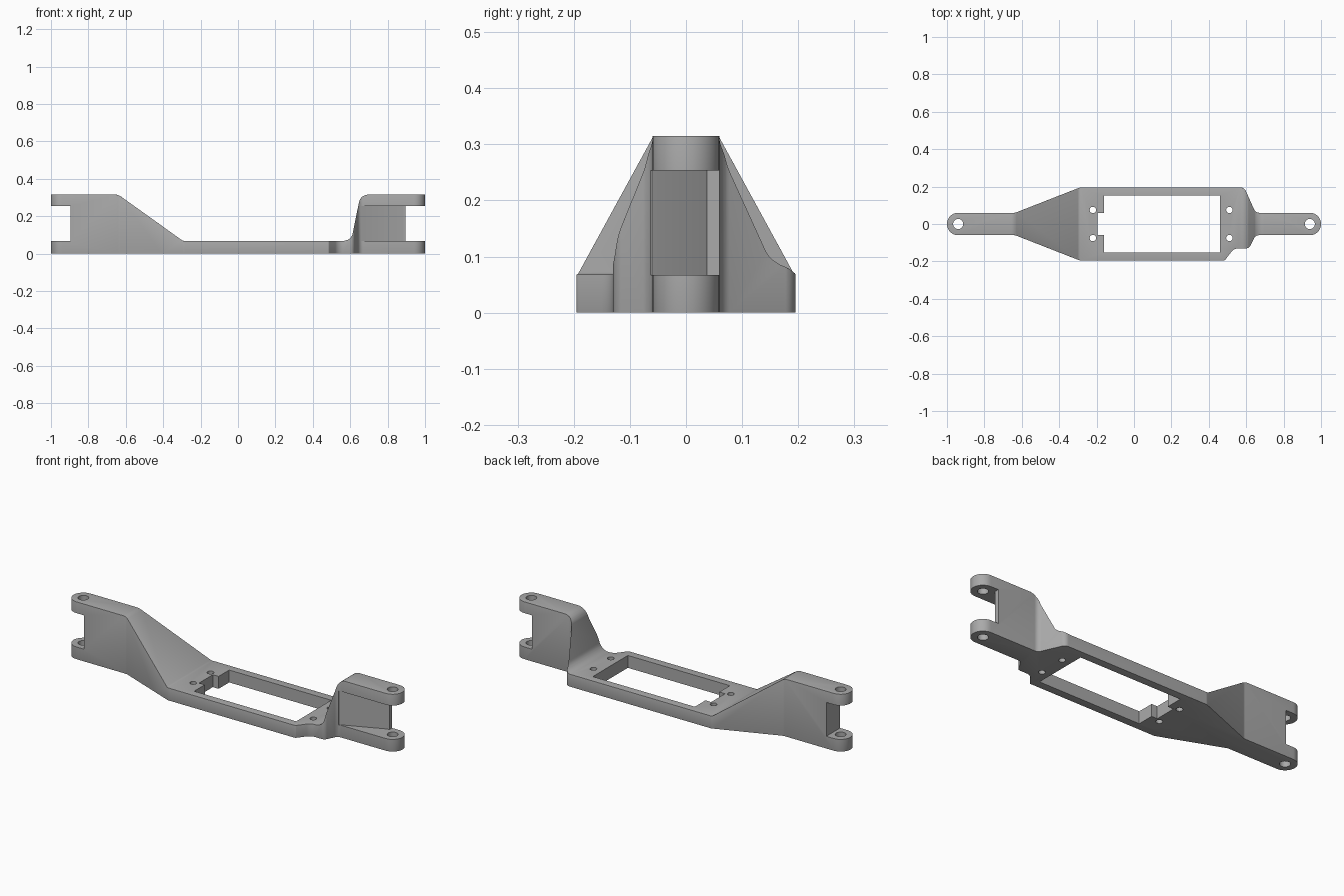
import bpy, bmesh, math
from mathutils import Vector

cube = bpy.data.objects.get("Cube")
if cube:
    bpy.data.objects.remove(cube, do_unlink=True)

grey = bpy.data.materials.new("matte_grey")
grey.use_nodes = True
GREY = (0.40, 0.40, 0.40, 1)
grey.diffuse_color = GREY
grey.node_tree.nodes["Principled BSDF"].inputs["Base Color"].default_value = GREY


def rounded(corners, steps=8):
    """Replace each (a, b, radius) corner with a tangent arc."""
    out = []
    n = len(corners)
    for i, (a, b, r) in enumerate(corners):
        p = Vector((a, b))
        if r == 0:
            out.append(p)
            continue
        u = (Vector(corners[i - 1][:2]) - p).normalized()
        v = (Vector(corners[(i + 1) % n][:2]) - p).normalized()
        half = u.angle(v) / 2
        centre = p + (u + v).normalized() * (r / math.sin(half))
        start = p + u * (r / math.tan(half)) - centre
        end = p + v * (r / math.tan(half)) - centre
        sweep = start.angle(end)
        for k in range(steps + 1):
            t = k / steps
            w = (math.sin((1 - t) * sweep) * start + math.sin(t * sweep) * end) / math.sin(sweep)
            out.append(centre + w)
    return out


def prism(name, pts, lo, hi, axis="z"):
    """Extrude an outline along z, or a side profile along y."""
    bm = bmesh.new()
    place = (lambda p, d: (p.x, p.y, d)) if axis == "z" else (lambda p, d: (p.x, d, p.y))
    face = bm.faces.new([bm.verts.new(place(p, lo)) for p in pts])
    ext = bmesh.ops.extrude_face_region(bm, geom=[face])
    step = Vector((0, 0, hi - lo)) if axis == "z" else Vector((0, hi - lo, 0))
    bmesh.ops.translate(bm, vec=step, verts=[g for g in ext["geom"] if isinstance(g, bmesh.types.BMVert)])
    bmesh.ops.recalc_face_normals(bm, faces=bm.faces)
    me = bpy.data.meshes.new(name)
    bm.to_mesh(me)
    bm.free()
    ob = bpy.data.objects.new(name, me)
    bpy.context.collection.objects.link(ob)
    return ob


def box(name, x0, x1, y0, y1, z0, z1):
    return prism(name, [Vector(p) for p in ((x0, y0), (x1, y0), (x1, y1), (x0, y1))], z0, z1)


def cylinder(name, x, y, r):
    ring = [Vector((x + r * math.cos(a), y + r * math.sin(a)))
            for a in (math.tau * k / 32 for k in range(32))]
    return prism(name, ring, -0.1, 0.5)


def bake(ob):
    bpy.context.view_layer.update()
    deps = bpy.context.evaluated_depsgraph_get()
    me = bpy.data.meshes.new_from_object(ob.evaluated_get(deps))
    ob.modifiers.clear()
    ob.data = me


def boolean(ob, tool, op):
    mod = ob.modifiers.new("cut", "BOOLEAN")
    mod.operation, mod.object, mod.solver = op, tool, "EXACT"
    bake(ob)
    bpy.data.objects.remove(tool, do_unlink=True)


ARM, BODY, TOP, DECK = 0.06, 0.195, 0.315, 0.068

# Plan outline: wide tray, narrow arms with round ends, relief at front right
plan = rounded([
    (-1, ARM, 0.0595), (-1, -ARM, 0.0595), (-0.635, -ARM, 0.03), (-0.29, -BODY, 0.03),
    (0.485, -BODY, 0.01), (0.535, -0.13, 0.05), (0.615, -0.13, 0.025), (0.65, -ARM, 0.03),
    (1, -ARM, 0.0595), (1, ARM, 0.0595), (0.65, ARM, 0.03), (0.59, BODY, 0.03),
    (-0.29, BODY, 0.03), (-0.635, ARM, 0.03)])
arm = prism("control_arm", plan, 0, 0.5)

# Side profile: tall ends sloping down to the thin deck
side = rounded([
    (-1.1, 0, 0), (1.1, 0, 0), (1.1, TOP, 0), (0.655, TOP, 0.05), (0.605, DECK, 0.05),
    (-0.295, DECK, 0.02), (-0.64, TOP, 0.05), (-1.1, TOP, 0)])
boolean(arm, prism("side_profile", side, -0.4, 0.4, "y"), "INTERSECT")

# Soft outer edges
bevel = arm.modifiers.new("soft_edges", "BEVEL")
bevel.width, bevel.segments = 0.012, 3
bevel.limit_method, bevel.angle_limit = "ANGLE", math.radians(40)
bake(arm)

# Tray window with cable notch
boolean(arm, box("window", -0.16, 0.46, -0.152, 0.152, -0.1, 0.5), "DIFFERENCE")
boolean(arm, box("cable_notch", -0.195, -0.15, -0.06, 0.06, -0.1, 0.2), "DIFFERENCE")

# Fork slots; the right one has a web slanting towards the back
boolean(arm, box("left_slot", -1.1, -0.895, -0.2, 0.2, 0.067, 0.253), "DIFFERENCE")
slant = [Vector(p) for p in ((0.655, -0.0605), (0.88, 0.035), (0.895, 0.037), (0.895, 0.2),
                             (1.1, 0.2), (1.1, -0.2), (0.655, -0.2))]
boolean(arm, prism("right_slot", slant, 0.067, 0.253), "DIFFERENCE")

# Pivot holes and screw holes
for x in (-0.94, 0.94):
    boolean(arm, cylinder("pivot_hole", x, 0, 0.027), "DIFFERENCE")
for x in (-0.22, 0.51):
    for y in (-0.075, 0.075):
        boolean(arm, cylinder("screw_hole", x, y, 0.017), "DIFFERENCE")

arm.data.materials.clear()
arm.data.materials.append(grey)
bpy.ops.object.select_all(action="DESELECT")
arm.select_set(True)
bpy.context.view_layer.objects.active = arm
bpy.ops.object.shade_smooth_by_angle(angle=math.radians(35))
